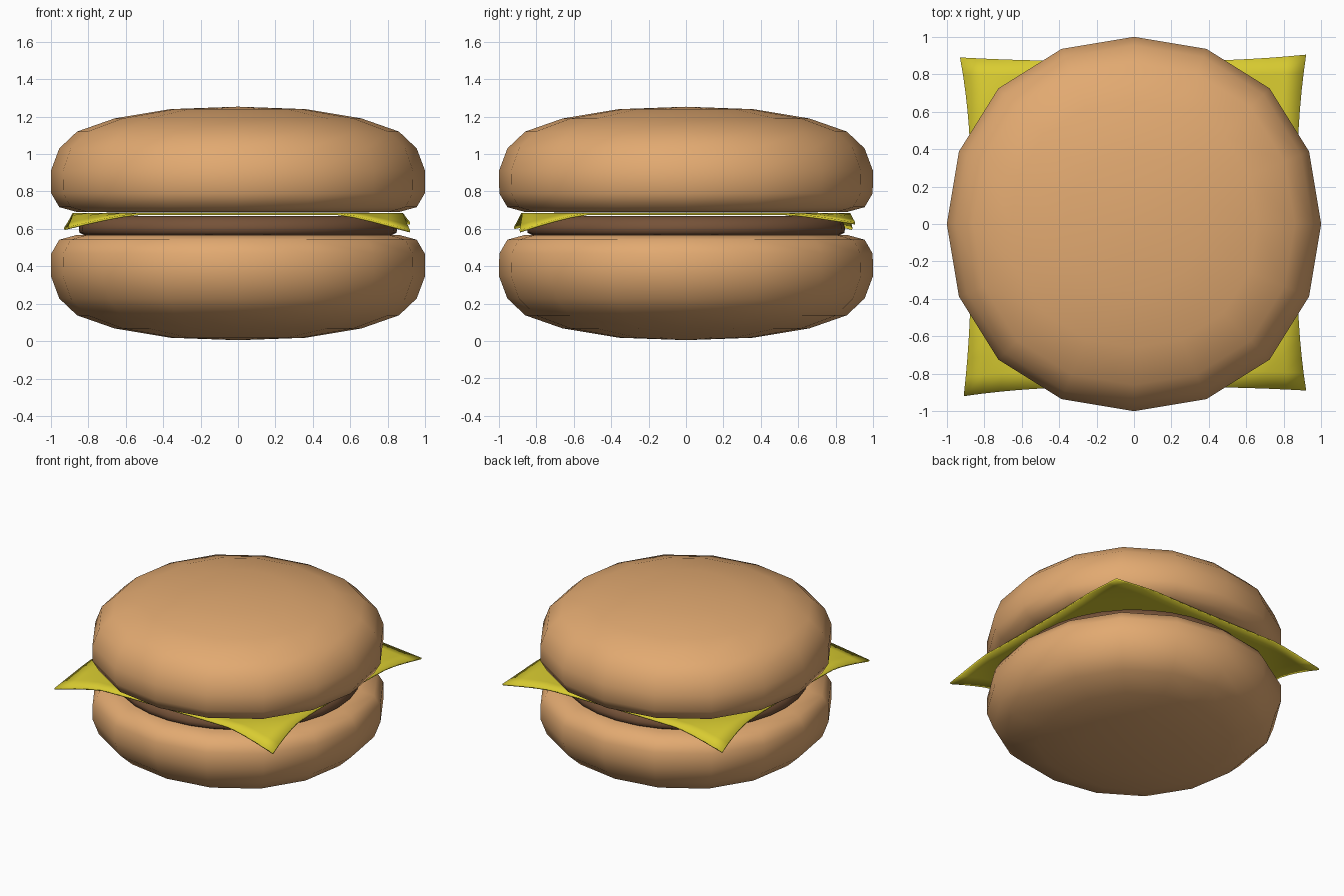
import bpy, bmesh, math
from mathutils import Vector

if "Cube" in bpy.data.objects:
    bpy.data.objects.remove(bpy.data.objects["Cube"])


def material(name, rgb):
    m = bpy.data.materials.new(name)
    m.diffuse_color = (*rgb, 1)
    m.use_nodes = True
    m.node_tree.nodes["Principled BSDF"].inputs["Base Color"].default_value = m.diffuse_color
    return m


BUN = material("toasted_bread", (0.76, 0.40, 0.165))
MEAT = material("grilled_meat", (0.18, 0.085, 0.04))
CHEESE = material("yellow_cheese", (0.69, 0.60, 0.03))


def finish(bm, name, mat, angle=60):
    bmesh.ops.recalc_face_normals(bm, faces=bm.faces)
    me = bpy.data.meshes.new(name)
    bm.to_mesh(me)
    bm.free()
    ob = bpy.data.objects.new(name, me)
    bpy.context.collection.objects.link(ob)
    me.materials.append(mat)
    bpy.ops.object.select_all(action='DESELECT')
    ob.select_set(True)
    bpy.context.view_layer.objects.active = ob
    bpy.ops.object.shade_smooth_by_angle(angle=math.radians(angle))
    return ob


def turned(name, profile, mat, sides, squarish=0.0):
    """Closed turned solid; profile runs axis to axis, slightly squared."""
    bm = bmesh.new()
    rings = []
    for r, z in profile:
        if r == 0:
            rings.append([bm.verts.new((0, 0, z))] * sides)
            continue
        ring = []
        for i in range(sides):
            a = math.tau * i / sides
            k = r * (1 + squarish * (1 - math.cos(4 * a)) / 2)
            ring.append(bm.verts.new((k * math.cos(a), k * math.sin(a), z)))
        rings.append(ring)
    for lo, hi in zip(rings, rings[1:]):
        for i in range(sides):
            j = (i + 1) % sides
            bm.faces.new(dict.fromkeys((lo[i], lo[j], hi[j], hi[i])))
    return finish(bm, name, mat)


# Buns: same profile, mirrored about the middle of the stack
bun = [(0, 0.688), (0.6, 0.688), (0.86, 0.69), (0.955, 0.716), (0.998, 0.79),
       (1.0, 0.91), (0.955, 1.03), (0.86, 1.12), (0.66, 1.19), (0.36, 1.24),
       (0, 1.253)]
turned("top_bun", bun, BUN, 16, 0.025)
turned("bottom_bun", [(r, 1.258 - z) for r, z in bun], BUN, 16, 0.025)

# Patty
turned("patty", [(0, 0.565), (0.82, 0.565), (0.848, 0.58), (0.85, 0.61),
                 (0.835, 0.645), (0.79, 0.668), (0, 0.67)], MEAT, 32)

# Cheese slice: square sheet whose corners flare out and droop
corners = {(-1, -1): (-0.91, -0.92, 0.61), (1, -1): (0.92, -0.89, 0.592),
           (1, 1): (0.92, 0.905, 0.635), (-1, 1): (-0.93, 0.89, 0.605)}
bm = bmesh.new()
bmesh.ops.create_grid(bm, x_segments=20, y_segments=20, size=1)
for v in bm.verts:
    u, w = v.co.x, v.co.y
    cx, cy, cz = corners[(1 if u > 0 else -1, 1 if w > 0 else -1)]
    flare = (abs(u) * abs(w)) ** 3
    droop = max(0, (abs(u) + abs(w) - 1.6) / 0.4) ** 1.3
    flat = Vector((0.87 * u, 0.87 * w, 0.686))
    tip = Vector((cx * abs(u), cy * abs(w), 0.686))
    v.co = flat.lerp(tip, flare)
    v.co.z -= (0.686 - cz) * droop
cheese = finish(bm, "cheese_slice", CHEESE, 40)
sheet = cheese.modifiers.new("thickness", 'SOLIDIFY')
sheet.thickness = 0.012
sheet.offset = -1
